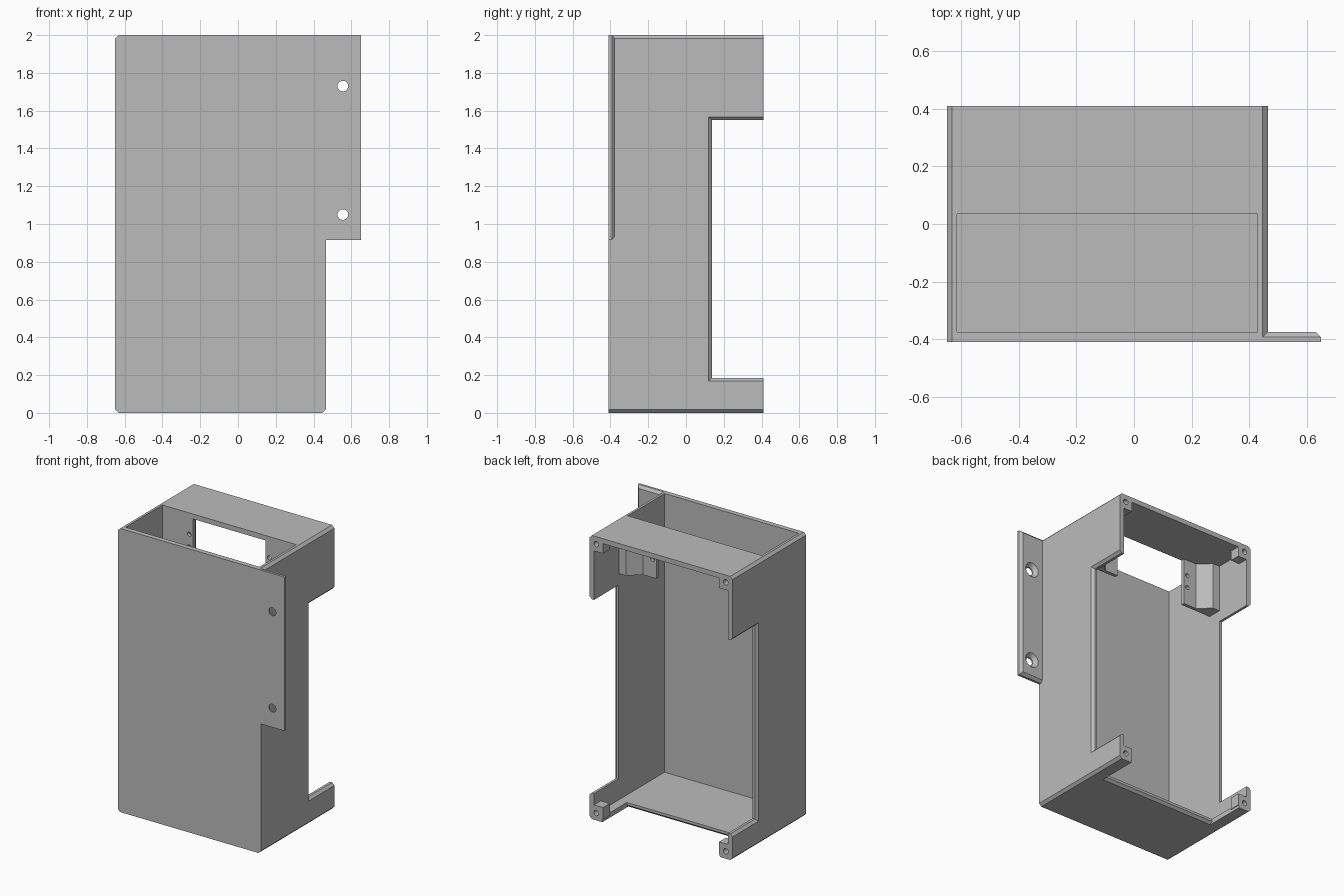
import bpy, bmesh
from mathutils import Vector, Matrix

if "Cube" in bpy.data.objects:
    bpy.data.objects.remove(bpy.data.objects["Cube"])

grey = bpy.data.materials.new("light_grey")
grey.use_nodes = True
GREY = (0.5, 0.5, 0.5, 1)
grey.diffuse_color = GREY
grey.node_tree.nodes["Principled BSDF"].inputs["Base Color"].default_value = GREY

W = 0.035                    # wall thickness
C = 0.018                    # chamfer
L, R = -0.65, 0.465          # box sides
F, B = -0.41, 0.41           # front and back
H = 2.0
MID = (L + R) / 2


def loft(name, a, b):
    """Closed solid between two matching loops of points."""
    bm = bmesh.new()
    va = [bm.verts.new(p) for p in a]
    vb = [bm.verts.new(p) for p in b]
    n = len(va)
    bm.faces.new(va)
    bm.faces.new(vb)
    for i in range(n):
        j = (i + 1) % n
        bm.faces.new((va[i], va[j], vb[j], vb[i]))
    bmesh.ops.recalc_face_normals(bm, faces=bm.faces)
    me = bpy.data.meshes.new(name)
    bm.to_mesh(me)
    bm.free()
    me.materials.append(grey)
    ob = bpy.data.objects.new(name, me)
    bpy.context.collection.objects.link(ob)
    return ob


def rect(u0, u1, v0, v1):
    return [(u0, v0), (u1, v0), (u1, v1), (u0, v1)]


def box(name, x0, x1, y0, y1, z0, z1):
    r = rect(x0, x1, y0, y1)
    return loft(name, [(x, y, z0) for x, y in r], [(x, y, z1) for x, y in r])


def cone(name, x, z, y0, y1, r0, r1):
    """Round cutter running along y."""
    bm = bmesh.new()
    m = Matrix.Translation((x, (y0 + y1) / 2, z)) @ Matrix.Rotation(-1.5707963, 4, 'X')
    bmesh.ops.create_cone(bm, cap_ends=True, segments=32, radius1=r0, radius2=r1,
                          depth=y1 - y0, matrix=m)
    me = bpy.data.meshes.new(name)
    bm.to_mesh(me)
    bm.free()
    me.materials.append(grey)
    ob = bpy.data.objects.new(name, me)
    bpy.context.collection.objects.link(ob)
    return ob


def combine(ob, others, op):
    """Apply booleans in order and remove the helpers."""
    bpy.context.view_layer.objects.active = ob
    for o in others:
        m = ob.modifiers.new(op, 'BOOLEAN')
        m.operation, m.object, m.solver = op, o, 'EXACT'
        bpy.ops.object.modifier_apply(modifier=m.name)
        bpy.data.objects.remove(o)


# Main shell: outline with chamfered corners, run front to back
outline = [(L + C, 0), (R - C, 0), (R, C), (R, H - C), (R - C, H),
           (L + C, H), (L, H - C), (L, C)]
shell = loft("housing", [(x, F, z) for x, z in outline], [(x, B, z) for x, z in outline])

cuts = [
    box("cavity", L + W, R - W, F + W, 1, W, H - W),
    box("top_opening", L + W, R - W, F + W, 0.035, 1.5, 3),
    box("side_window", L - 1, R + 1, 0.137, 1, 0.185, 1.55),
    box("floor_notch", L + 0.1, R - 0.1, 0.137, 1, -1, 0.1),
]
# Bevelled lips of the windows: cutters grow outward past the wall
E = 2 * C
for wall, s in ((L, -1), (R, 1)):
    inner = rect(0.137 + 0.001, 1, 0.186, 1.549)
    outer = rect(0.137 - E, 1, 0.185 - E, 1.55 + E)
    cuts.append(loft("window_lip", [(wall - s * C, y, z) for y, z in inner],
                     [(wall + s * C, y, z) for y, z in outer]))
inner = rect(L + 0.1, R - 0.1, 0.138, 1)
outer = rect(L + 0.1 - 0.001, R - 0.1 + 0.001, 0.137 - E, 1)
cuts.append(loft("floor_lip", [(x, y, C) for x, y in inner], [(x, y, -C) for x, y in outer]))
combine(shell, cuts, 'DIFFERENCE')

# Mounting flange with bevelled rear edges and countersunk holes
X1, Z0 = 0.65, 0.915
back = F + W
face = rect(R - 0.03, X1, Z0, H)
rear = rect(R - 0.03, X1 - C, Z0 + C, H - C)
flange = loft("mounting_flange", [(x, F, z) for x, z in face], [(x, back - C, z) for x, z in face])
combine(flange, [loft("bevel", [(x, back - C, z) for x, z in face],
                      [(x, back, z) for x, z in rear])], 'UNION')
holes = []
for z in (1.05, 1.73):
    holes.append(cone("bolt_hole", 0.555, z, F - 0.1, back + 0.1, 0.028, 0.028))
    holes.append(cone("countersink", 0.555, z, back - 0.027, back + 0.003, 0.026, 0.056))
combine(flange, holes, 'DIFFERENCE')

# Square corner bosses with screw holes at the back
inset = 0.052
for side, s in (("right", 1), ("left", -1)):
    for level, top in (("lower", False), ("upper", True)):
        wx = R if s > 0 else L
        wz = H if top else 0
        t = -1 if top else 1
        xs = sorted((wx - s * 0.02, wx - s * 0.105))
        zs = sorted((wz + t * 0.02, wz + t * 0.105))
        boss = box(f"{level}_{side}_boss", *xs, B - 0.075, B, *zs)
        combine(shell, [boss], 'UNION')
        combine(shell, [cone("screw_hole", wx - s * inset, wz + t * inset,
                             B - 0.06, B + 0.05, 0.019, 0.019)], 'DIFFERENCE')

# Angled inner brackets under the top, one on each side wall
for side, s in (("right", 1), ("left", -1)):
    half = (R - L) / 2 - W + 0.005
    plan = [(half, 0.035), (half - 0.245, 0.035), (half - 0.245, 0.06),
            (half - 0.14, 0.06), (half - 0.06, 0.135), (half, 0.135)]
    pts = [(MID + s * x, y) for x, y in plan]
    bracket = loft(f"{side}_bracket", [(x, y, 1.63) for x, y in pts],
                   [(x, y, H - W + 0.005) for x, y in pts])
    combine(bracket, [cone("small_hole", MID + s * (half - 0.215), z, 0, 0.2, 0.015, 0.015)
                      for z in (1.76, 1.85)], 'DIFFERENCE')
    combine(shell, [bracket], 'UNION')

combine(shell, [flange], 'UNION')

# Crisp flat faces, smooth round holes
bpy.ops.object.select_all(action='DESELECT')
shell.select_set(True)
bpy.context.view_layer.objects.active = shell
bpy.ops.object.shade_smooth_by_angle(angle=0.4)
